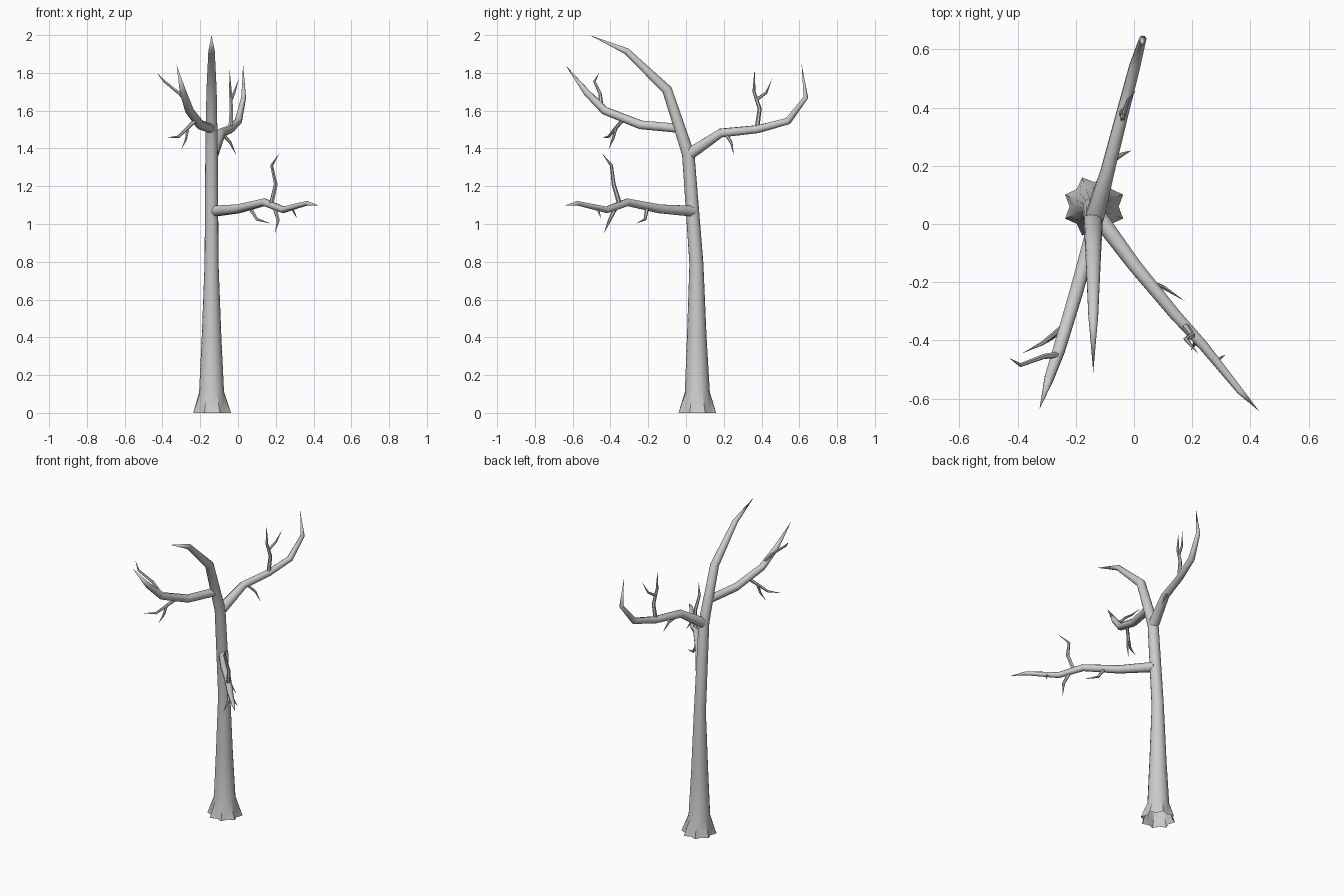
import bpy, bmesh, math
from mathutils import Vector


def tube(name, path, sides, star=0.0, open_start=False):
    """Tapered tube through (x, y, z, radius) points; radius 0 closes to a tip."""
    pts = [Vector(p[:3]) for p in path]
    bm = bmesh.new()
    rings = []
    ref = None
    for i, p in enumerate(pts):
        a, b = pts[max(i - 1, 0)], pts[min(i + 1, len(pts) - 1)]
        t = (p - a).normalized() + (b - p).normalized()
        t.normalize()
        if open_start and i == 0:
            t = Vector((0, 0, 1))
        if ref is None:
            ref = Vector((1, 0, 0)) if abs(t.x) < 0.8 else Vector((0, 0, 1))
        u = (ref - t * ref.dot(t)).normalized()
        ref = u
        v = t.cross(u)
        r = path[i][3]
        if r == 0:
            rings.append([bm.verts.new(p)])
            continue
        ring = []
        for k in range(sides):
            ang = 2 * math.pi * (k + 0.5 * (star == 0)) / sides
            if star:
                ang = 2 * math.pi * (k + 1) / sides
            # root flutes on the lowest ring only
            rr = r * (1 - star) if (star and i == 0 and k % 2) else r
            ring.append(bm.verts.new(p + (u * math.cos(ang) + v * math.sin(ang)) * rr))
        rings.append(ring)
    for lo, hi in zip(rings, rings[1:]):
        for k in range(sides):
            n = (k + 1) % sides
            if len(hi) == 1:
                bm.faces.new((lo[k], lo[n], hi[0]))
            else:
                bm.faces.new((lo[k], lo[n], hi[n], hi[k]))
    if not open_start:
        bm.faces.new(rings[0][::-1])
    bmesh.ops.recalc_face_normals(bm, faces=bm.faces)
    me = bpy.data.meshes.new(name)
    bm.to_mesh(me)
    bm.free()
    ob = bpy.data.objects.new(name, me)
    bpy.context.collection.objects.link(ob)
    bpy.context.view_layer.objects.active = ob
    ob.select_set(True)
    bpy.ops.object.shade_smooth_by_angle(angle=math.radians(50))
    ob.select_set(False)
    return ob


def twig(name, pts, r=0.011):
    """Thin twig tapering evenly to a point."""
    n = len(pts) - 1
    tube(name, [(*p, r * (1 - 0.55 * i / n) if i < n else 0) for i, p in enumerate(pts)], 6)


# Trunk with flared, fluted foot and bent crown
tube("trunk", [(-0.137, 0.06, 0, 0.108), (-0.14, 0.06, 0.11, 0.066),
               (-0.14, 0.057, 0.4, 0.052), (-0.14, 0.055, 0.79, 0.037),
               (-0.14, 0.012, 1.37, 0.033), (-0.14, -0.1, 1.71, 0.027),
               (-0.14, -0.315, 1.915, 0.017), (-0.14, -0.51, 2.0, 0)],
     16, star=0.22, open_start=True)

# Main branches
tube("lower_branch", [(-0.13, 0.035, 1.068, 0.031), (0.0, -0.14, 1.08, 0.025),
                      (0.14, -0.31, 1.115, 0.021), (0.24, -0.42, 1.075, 0.018),
                      (0.365, -0.575, 1.11, 0.012), (0.43, -0.643, 1.097, 0)], 8)
tube("left_branch", [(-0.14, -0.02, 1.505, 0.026), (-0.2, -0.24, 1.525, 0.025),
                     (-0.257, -0.43, 1.6, 0.023), (-0.29, -0.525, 1.695, 0.018),
                     (-0.325, -0.637, 1.84, 0)], 8)
tube("back_branch", [(-0.135, 0.025, 1.375, 0.034), (-0.09, 0.185, 1.482, 0.025),
                     (-0.04, 0.38, 1.502, 0.022), (0.002, 0.54, 1.545, 0.02),
                     (0.03, 0.635, 1.67, 0.013), (0.027, 0.612, 1.845, 0)], 8)

# Twigs on the lower branch
twig("lower_twig_up", [(0.175, -0.35, 1.1), (0.2, -0.383, 1.21),
                       (0.178, -0.395, 1.31), (0.22, -0.445, 1.375)], 0.013)
twig("lower_twig_down", [(0.19, -0.365, 1.1), (0.213, -0.405, 1.02), (0.195, -0.435, 0.95)], 0.012)
twig("lower_twig_inner", [(0.06, -0.205, 1.09), (0.1, -0.217, 1.025), (0.175, -0.265, 1.002)])
twig("lower_twig_outer", [(0.285, -0.47, 1.085), (0.297, -0.46, 1.06), (0.313, -0.45, 1.03)], 0.007)

# Twigs on the left branch
twig("left_twig_up", [(-0.265, -0.45, 1.64), (-0.31, -0.455, 1.69),
                      (-0.39, -0.485, 1.755), (-0.43, -0.46, 1.8)])
twig("left_twig_down", [(-0.22, -0.33, 1.555), (-0.27, -0.375, 1.505),
                        (-0.315, -0.41, 1.462), (-0.385, -0.445, 1.457)])
twig("left_twig_fork", [(-0.265, -0.37, 1.51), (-0.275, -0.387, 1.45), (-0.3, -0.41, 1.395)], 0.009)

# Twigs on the back branch
twig("back_twig_up", [(-0.04, 0.375, 1.5), (-0.035, 0.39, 1.61),
                      (-0.04, 0.36, 1.7), (-0.045, 0.363, 1.825)], 0.013)
twig("back_twig_fork", [(-0.037, 0.375, 1.66), (-0.02, 0.425, 1.695), (0.005, 0.457, 1.77)], 0.009)
twig("back_twig_down", [(-0.085, 0.21, 1.48), (-0.04, 0.24, 1.43), (-0.008, 0.253, 1.362)], 0.01)
